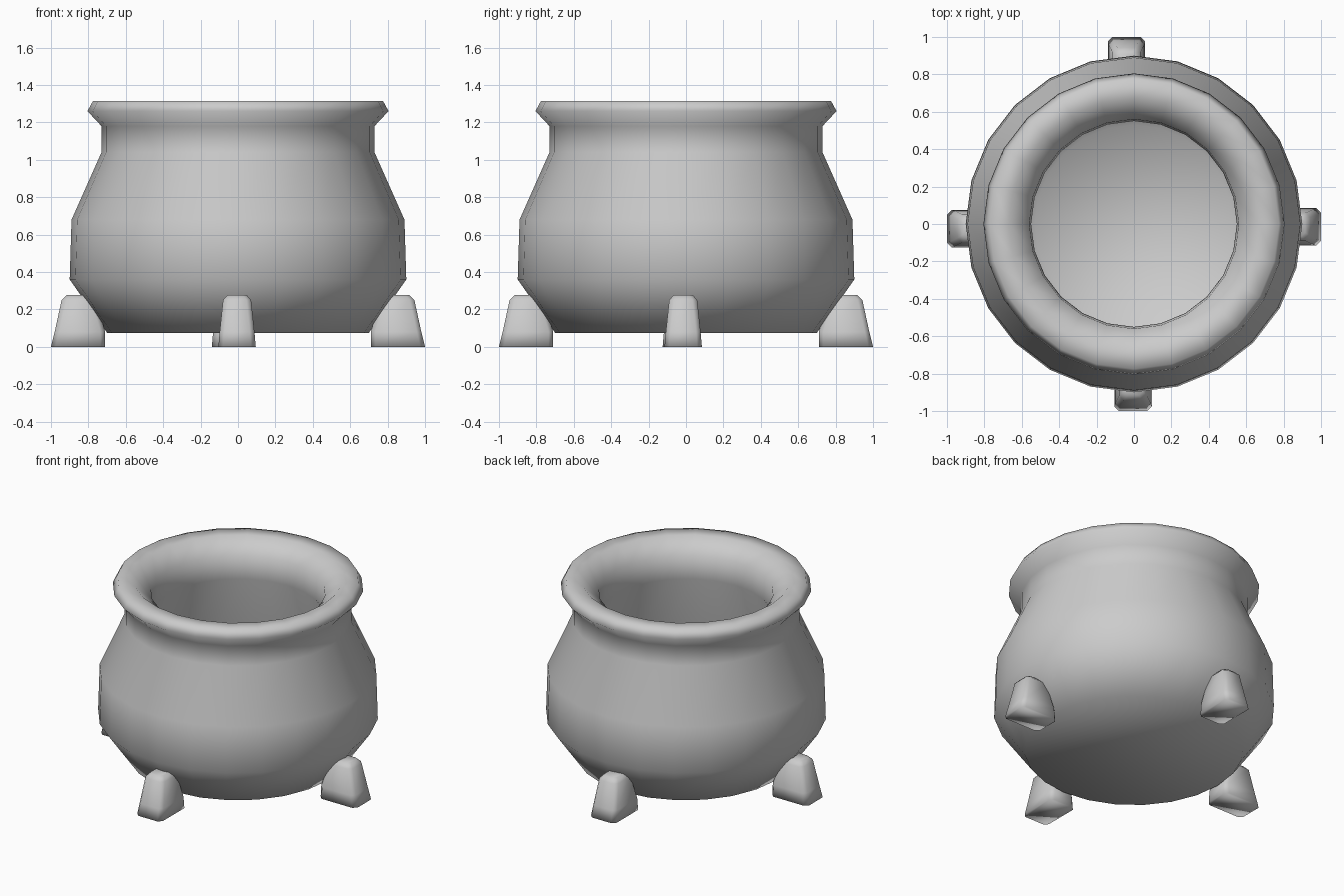
import bpy, bmesh
from math import cos, sin, tau, pi

cube = bpy.data.objects.get("Cube")
if cube:
    bpy.data.objects.remove(cube, do_unlink=True)

# One plain grey for everything
iron = bpy.data.materials.new("grey iron")
iron.use_nodes = True
grey = (0.6, 0.6, 0.6, 1)
iron.diffuse_color = grey
iron.node_tree.nodes["Principled BSDF"].inputs["Base Color"].default_value = grey


def loft(name, rings):
    """Join equal-sized rings of points into a closed, smooth-shaded skin."""
    bm = bmesh.new()
    loops = [[bm.verts.new(p) for p in ring] for ring in rings]
    n = len(loops[0])
    for a, b in zip(loops, loops[1:]):
        for i in range(n):
            j = (i + 1) % n
            bm.faces.new((a[i], a[j], b[j], b[i]))
    bm.faces.new(loops[0])
    bm.faces.new(loops[-1])
    bmesh.ops.recalc_face_normals(bm, faces=bm.faces)
    for f in bm.faces:
        f.smooth = True
    mesh = bpy.data.meshes.new(name)
    bm.to_mesh(mesh)
    bm.free()
    mesh.materials.append(iron)
    obj = bpy.data.objects.new(name, mesh)
    bpy.context.collection.objects.link(obj)
    return obj


def circle(radius, z, sides=24):
    return [(radius * cos(tau * i / sides), radius * sin(tau * i / sides), z)
            for i in range(sides)]


# Pot: outside from the base up, over the rolled rim, then down the inside
profile = [
    (0.70, 0.075), (0.90, 0.36), (0.89, 0.68), (0.73, 1.04), (0.73, 1.18),
    (0.805, 1.26), (0.775, 1.315), (0.67, 1.315), (0.56, 1.22),
    (0.55, 1.06), (0.70, 0.67), (0.71, 0.42), (0.53, 0.20),
]
loft("pot", [circle(r, z) for r, z in profile])


# Feet: tapered blocks with clipped corners
def clipped_rect(inner, outer, half, clip, z):
    return [
        (inner + clip, -half, z), (outer - clip, -half, z),
        (outer, clip - half, z), (outer, half - clip, z),
        (outer - clip, half, z), (inner + clip, half, z),
        (inner, half - clip, z), (inner, clip - half, z),
    ]


foot_rings = [
    clipped_rect(0.71, 1.0, 0.10, 0.025, 0),
    clipped_rect(0.71, 0.98, 0.093, 0.025, 0.08),
    clipped_rect(0.76, 0.943, 0.075, 0.025, 0.25),
    clipped_rect(0.79, 0.915, 0.05, 0.02, 0.278),
]
feet = [("left_foot", 0, (0, -0.015)), ("back_foot", 1, (-0.04, 0)),
        ("right_foot", 2, (0, -0.025)), ("front_foot", 3, (-0.005, 0))]
for name, quarter, (dx, dy) in feet:
    foot = loft(name, foot_rings)
    foot.rotation_euler.z = quarter * pi / 2
    foot.location = (dx, dy, 0)
